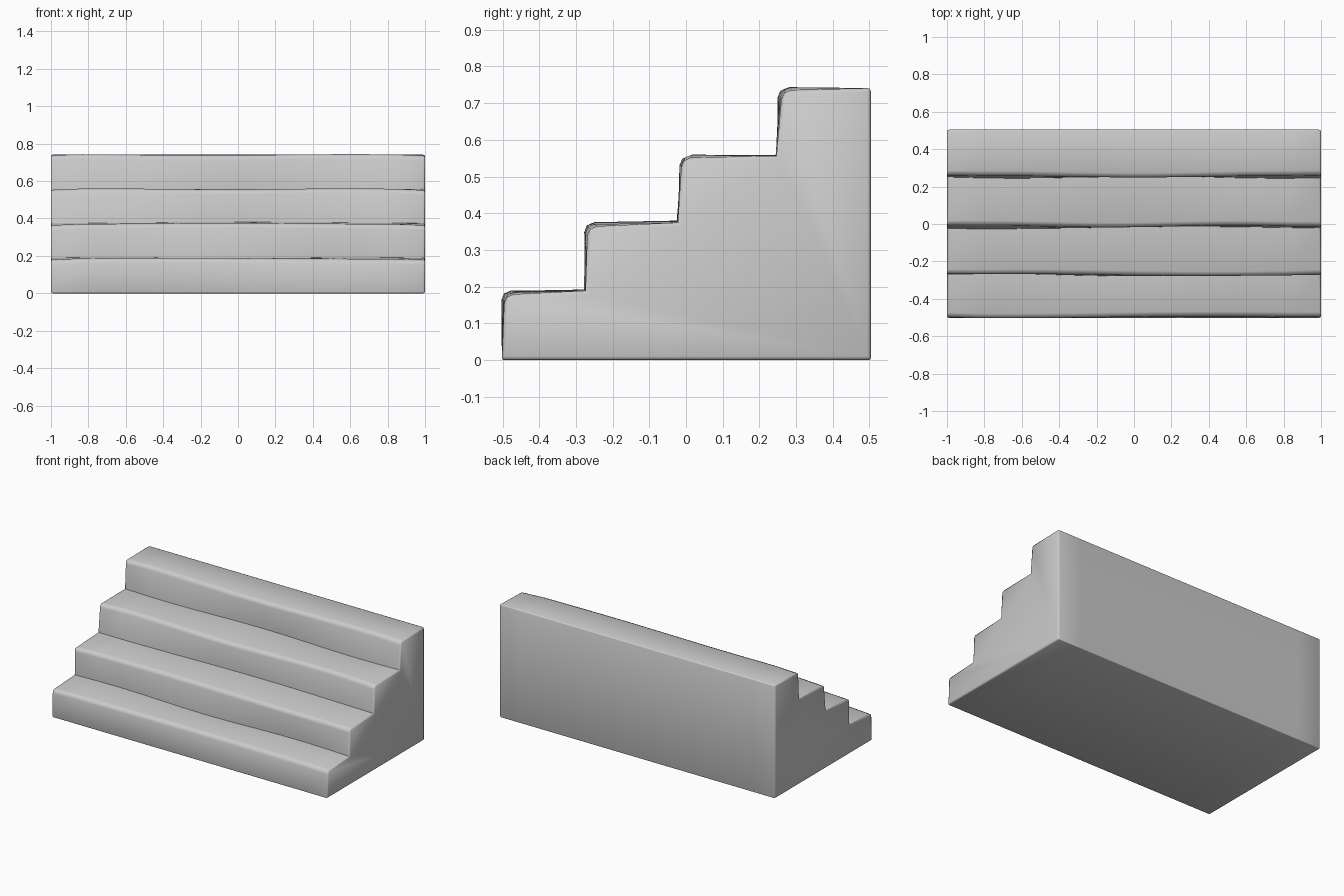
import bpy, bmesh, math, random

if "Cube" in bpy.data.objects:
    bpy.data.objects.remove(bpy.data.objects["Cube"])

random.seed(4)

# Side profile (y, z), bevel weight of the edge running along x
PROFILE = [
    (-0.502, 0.0, 0.15),
    (-0.498, 0.186, 0.9), (-0.272, 0.189, 0.0),
    (-0.273, 0.372, 0.9), (-0.020, 0.377, 0.0),
    (-0.012, 0.558, 0.9), (0.250, 0.556, 0.0),
    (0.254, 0.741, 0.9),
    (0.504, 0.741, 0.3), (0.504, 0.0, 0.15),
]
SECTIONS = 12
N = len(PROFILE)

# Gentle hand-worn waviness, one random wave per profile edge
waves = [(random.uniform(2.5, 5), random.uniform(0, 6.28), random.uniform(0, 6.28)) for _ in PROFILE]


def section_point(i, x):
    y, z, weight = PROFILE[i]
    freq, py, pz = waves[i]
    if 0 < i < N - 2:
        y += 0.006 * math.sin(freq * x + py)
        z += 0.003 * math.sin(freq * x + pz)
    if weight > 0.5 and abs(x) > 0.99:      # noses worn down at the ends
        z -= 0.006
        y += 0.004
    return x, y, z


# Stair block: wavy sections joined into a tube and capped at both ends
bm = bmesh.new()
layer = bm.edges.layers.float.new("bevel_weight_edge")
rows = []
for s in range(SECTIONS + 1):
    x = -1 + 2 * s / SECTIONS
    rows.append([bm.verts.new(section_point(i, x)) for i in range(N)])
for a, b in zip(rows, rows[1:]):
    for i in range(N):
        j = (i + 1) % N
        bm.faces.new((a[i], a[j], b[j], b[i]))
bm.faces.new(rows[0])
bm.faces.new(rows[-1])
bmesh.ops.recalc_face_normals(bm, faces=bm.faces)

# Rounded noses and slightly softened end outlines
for a, b in zip(rows, rows[1:]):
    for i in range(N):
        bm.edges.get((a[i], b[i]))[layer] = PROFILE[i][2]
for row in (rows[0], rows[-1]):
    for i in range(N):
        bm.edges.get((row[i], row[(i + 1) % N]))[layer] = 0.35

mesh = bpy.data.meshes.new("stair_block")
bm.to_mesh(mesh)
bm.free()
stairs = bpy.data.objects.new("stair_block", mesh)
bpy.context.collection.objects.link(stairs)

bevel = stairs.modifiers.new("worn_edges", "BEVEL")
bevel.limit_method = 'WEIGHT'
bevel.width = 0.028
bevel.segments = 2

bpy.context.view_layer.objects.active = stairs
stairs.select_set(True)
bpy.ops.object.modifier_apply(modifier=bevel.name)
bpy.ops.object.shade_smooth_by_angle(angle=math.radians(60))
